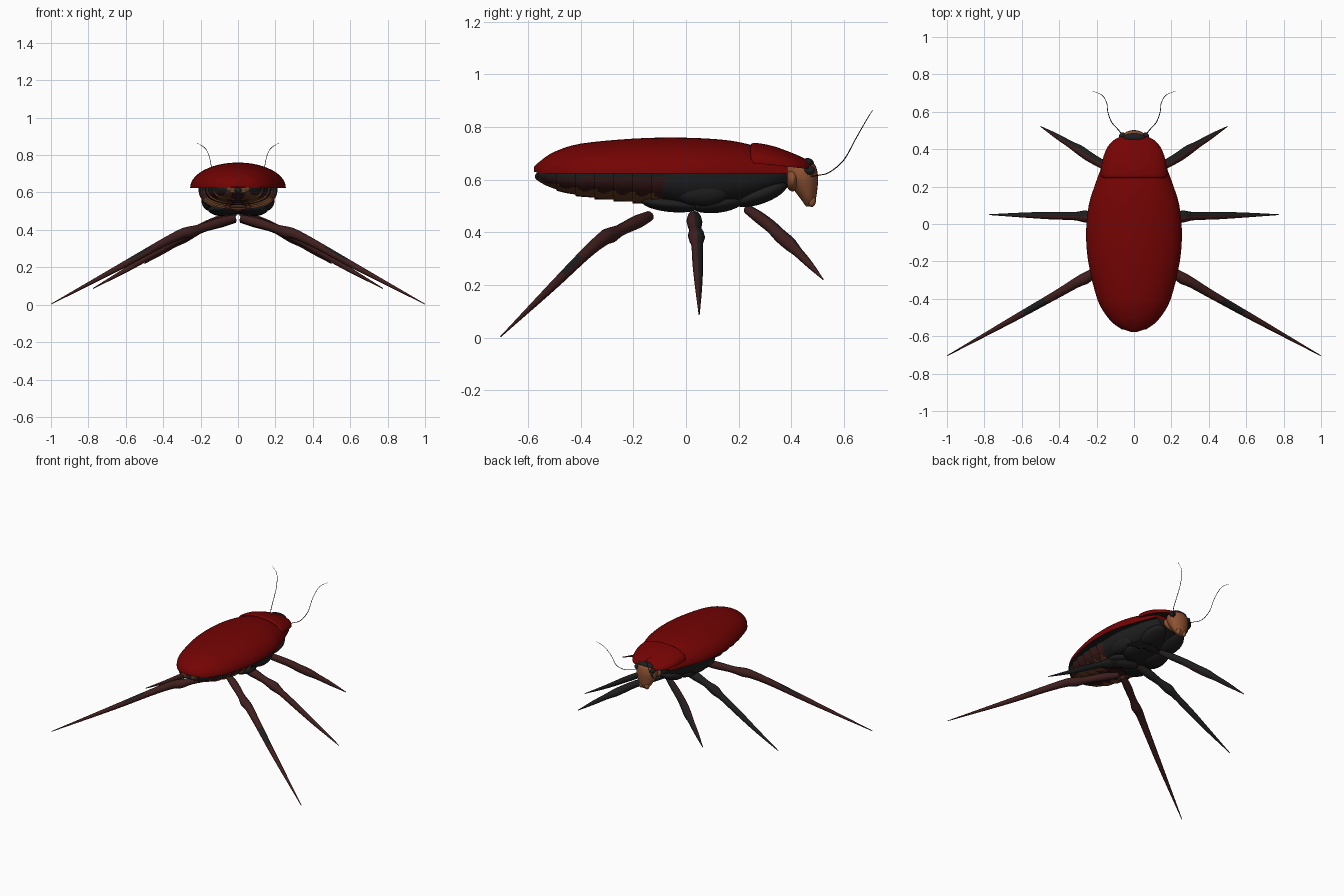
import bpy, bmesh, math
from mathutils import Vector

if "Cube" in bpy.data.objects:
    bpy.data.objects.remove(bpy.data.objects["Cube"])


def material(name, r, g, b):
    m = bpy.data.materials.new(name)
    m.use_nodes = True
    m.diffuse_color = (r, g, b, 1)
    bsdf = m.node_tree.nodes["Principled BSDF"]
    bsdf.inputs["Base Color"].default_value = (r, g, b, 1)
    bsdf.inputs["Roughness"].default_value = 0.6
    return m


RED = material("shell red", 0.175, 0.001, 0.001)
BLACK = material("body black", 0.013, 0.013, 0.014)
BROWN = material("leg brown", 0.05, 0.014, 0.013)
DARK = material("abdomen brown", 0.037, 0.009, 0.008)
COPPER = material("belly copper", 0.14, 0.05, 0.018)
TAN = material("head tan", 0.27, 0.085, 0.032)


def smooth_rows(rows, steps=4):
    """Catmull-Rom refinement of a list of equal-length tuples."""
    out = []
    for i in range(len(rows) - 1):
        quad = (rows[max(i - 1, 0)], rows[i], rows[i + 1], rows[min(i + 2, len(rows) - 1)])
        for k in range(steps):
            t = k / steps
            out.append(tuple(b + 0.5 * t * (c - a + t * (2*a - 5*b + 4*c - d + t * (3*(b - c) + d - a)))
                             for a, b, c, d in zip(*quad)))
    return out + [rows[-1]]


def loft(name, rings, mats, rule=None, angle=40):
    """Skin closed rings, cap both ends; rule(face) picks the material slot."""
    bm = bmesh.new()
    loops = [[bm.verts.new(p) for p in ring] for ring in rings]
    n = len(loops[0])
    for a, b in zip(loops, loops[1:]):
        for i in range(n):
            bm.faces.new((a[i], a[(i + 1) % n], b[(i + 1) % n], b[i]))
    bm.faces.new(loops[0])
    bm.faces.new(loops[-1])
    bmesh.ops.recalc_face_normals(bm, faces=bm.faces)
    bm.normal_update()
    if rule:
        for f in bm.faces:
            f.material_index = rule(f)
    mesh = bpy.data.meshes.new(name)
    bm.to_mesh(mesh)
    bm.free()
    for m in mats:
        mesh.materials.append(m)
    ob = bpy.data.objects.new(name, mesh)
    bpy.context.collection.objects.link(ob)
    bpy.ops.object.select_all(action='DESELECT')
    ob.select_set(True)
    bpy.context.view_layer.objects.active = ob
    bpy.ops.object.shade_smooth_by_angle(angle=math.radians(angle))


def arch(y, half, base, tip, power=1.0, n=28):
    """Half-ellipse section from the base height to the tip height."""
    return [(half * math.cos(t), y, base + (tip - base) * max(math.sin(t), 0) ** power)
            for t in (math.pi * i / n for i in range(n + 1))]


def ellipsoid(name, centre, size, mat, tilt=0):
    bpy.ops.mesh.primitive_uv_sphere_add(segments=24, ring_count=12, location=centre,
                                         rotation=(tilt, 0, 0))
    ob = bpy.context.object
    ob.name = name
    ob.scale = size
    ob.data.materials.append(mat)
    bpy.ops.object.shade_smooth()


def tube(name, rows, mats, rule=None, sides=12):
    """Rows are x, y, z, radius along a limb."""
    q = (Vector(rows[-1][:3]) - Vector(rows[0][:3])).to_track_quat('Z', 'Y')
    rings = []
    for x, y, z, r in smooth_rows(rows):
        ring = [Vector((math.cos(a), math.sin(a), 0)) * r
                for a in (math.tau * i / sides for i in range(sides))]
        rings.append([Vector((x, y, z)) + q @ p for p in ring])
    loft(name, rings, mats, rule, 60)


def underside(f):
    return 1 if f.normal.z < -.8 else 0


# Wing cases: y, half width, rim height, top height
wings = [(-.577, .015, .63, .65), (-.55, .085, .625, .674), (-.5, .14, .624, .706),
         (-.4, .197, .624, .737), (-.2, .245, .624, .756), (-.04, .256, .624, .76),
         (.1, .242, .624, .755), (.2, .212, .624, .743), (.3, .175, .624, .715), (.385, .14, .624, .67)]
loft("wing_cases", [arch(*r) for r in smooth_rows(wings)], [RED, BLACK], underside)

# Shield over the front of the body
shield = [(.246, .165, .668, .733), (.262, .178, .662, .74), (.33, .171, .656, .728),
          (.4, .148, .648, .703), (.445, .112, .643, .683), (.468, .07, .643, .667), (.474, .03, .645, .655)]
loft("neck_shield", [arch(*r, power=.85) for r in smooth_rows(shield)], [RED, BLACK], underside)

# Black thorax
thorax = [(-.09, .2, .626, .5), (0, .205, .626, .485), (.1, .2, .626, .485),
          (.2, .18, .626, .5), (.3, .155, .628, .53), (.385, .115, .645, .57)]
loft("thorax", [arch(*r, power=.7) for r in smooth_rows(thorax)], [BLACK])

# Overlapping abdomen plates with dark scalloped sides above copper
COUNT = 7
START, END = -.06, -.565


def belly_height(t):
    return .498 + .05 * t + .05 * t ** 6


def plate_colour(f):
    c = f.calc_center_median()
    t = (c.y - START) / (END - START)
    depth = (.626 - c.z) / (.626 - belly_height(t))
    if c.z > .608:
        return 1
    edge = .58 + .2 * math.sin(math.pi * (t * COUNT % 1))
    return 2 if edge < depth < .95 else 0


for i in range(COUNT):
    rings = []
    for k in range(8):
        t = (i + min(k, 6) / 6) / COUNT
        flare = .96 + .012 * k if k < 7 else .98
        size = math.sqrt(max(1 - (t * .97) ** 3, .02)) * flare
        rings.append(arch(START + (END - START) * t, .205 * size, .626,
                          .626 - (.626 - belly_height(t)) * flare, .75, 40))
    loft(f"abdomen_plate_{i + 1}", rings, [DARK, BLACK, COPPER], plate_colour)

# Dark fringe tucked under the wing rim at the tail
for i in range(9):
    a = math.pi * (i + .5) / 9
    ellipsoid(f"tail_fringe_{i + 1}", (.125 * math.cos(a), -.4 - .152 * math.sin(a), .612),
              (.024, .023, .017), BLACK)

# Head: height, centre y, half depth, half width
head = [(.498, .468, .012, .02), (.525, .465, .028, .045), (.57, .452, .048, .066),
        (.61, .442, .06, .076), (.65, .438, .056, .07), (.672, .45, .025, .045)]
rings = []
for z, y, d, w in smooth_rows(head):
    rings.append([(w * math.cos(a), y + d * math.sin(a), z)
                  for a in (math.tau * i / 24 for i in range(24))])
loft("head", rings, [TAN])
ellipsoid("head_crown", (0, .462, .662), (.06, .024, .02), BLACK)
ellipsoid("neck", (0, .405, .6), (.085, .026, .045), TAN)

# Paired parts: rows are x, y, z, radius
hind = [(.02, -.14, .462, .02), (.1, -.185, .44, .026), (.2, -.25, .408, .023), (.26, -.29, .388, .031),
        (.31, -.315, .375, .027), (.42, -.38, .32, .022), (.65, -.51, .192, .016), (1, -.705, .003, .002)]
middle = [(.02, .03, .46, .024), (.1, .032, .44, .03), (.19, .035, .41, .024), (.26, .04, .383, .032),
          (.32, .042, .35, .022), (.45, .045, .275, .02), (.6, .048, .185, .013), (.775, .05, .087, .002)]
fore = [(.02, .235, .487, .018), (.1, .28, .455, .023), (.18, .325, .42, .024), (.24, .36, .385, .026),
        (.29, .395, .355, .026), (.34, .425, .325, .019), (.41, .468, .28, .014), (.5, .522, .22, .002)]
feeler = [(.06, .475, .613, .003), (.085, .505, .617, .0024), (.12, .545, .628, .0022), (.14, .6, .675, .002),
          (.145, .645, .755, .0018), (.17, .688, .83, .0015), (.22, .71, .865, .001)]


def rear_rule(f):
    return 1 if .48 < abs(f.calc_center_median().x) < .6 and f.normal.z > .3 else 0


def front_rule(f):
    return 1 if f.normal.y > .15 or f.normal.z < -.9 else 0


for side, s in (("left", 1), ("right", -1)):
    for part, rows, rule in (("hind_leg", hind, rear_rule), ("middle_leg", middle, front_rule),
                             ("front_leg", fore, front_rule)):
        tube(f"{side}_{part}", [(s * x, y, z, r) for x, y, z, r in rows], [BROWN, BLACK], rule)
    tube(f"{side}_antenna", [(s * x, y, z, r) for x, y, z, r in feeler], [BLACK], sides=6)
    # Rounded leg bases under the body
    ellipsoid(f"{side}_front_leg_base", (s * .075, .285, .545), (.075, .105, .036), BLACK, .35)
    ellipsoid(f"{side}_middle_leg_base", (s * .08, .12, .51), (.075, .1, .036), BLACK, .12)
    ellipsoid(f"{side}_hind_leg_base", (s * .08, -.06, .507), (.08, .11, .03), BLACK, -.1)
    ellipsoid(f"{side}_thorax_plate", (s * .145, .06, .555), (.05, .11, .055), BLACK)
    # Face details
    ellipsoid(f"{side}_eye", (s * .062, .468, .636), (.018, .022, .018), BLACK)
    ellipsoid(f"{side}_jaw", (s * .022, .478, .52), (.018, .016, .024), TAN)
